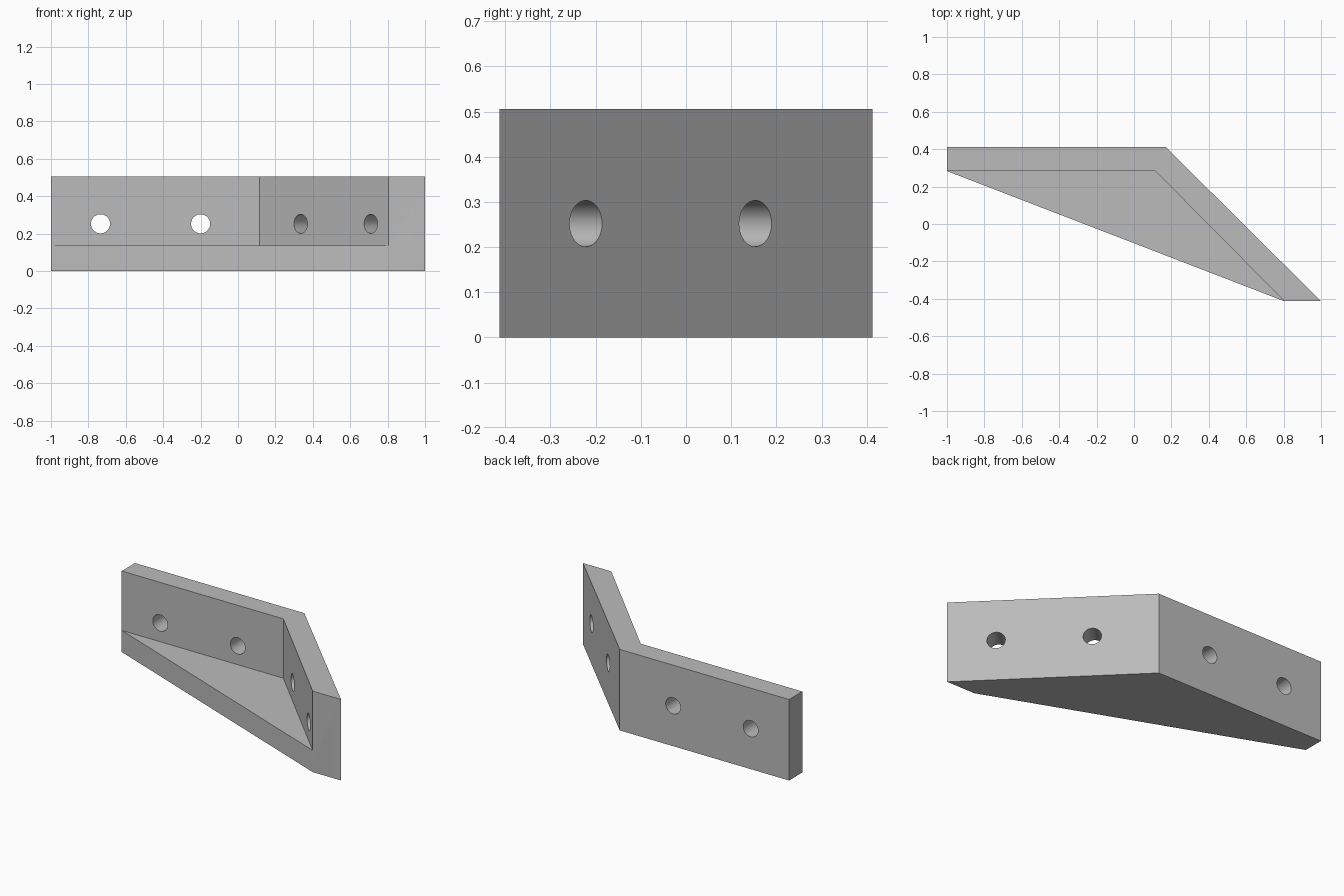
import bpy
import bmesh
from math import pi
from mathutils import Vector

cube = bpy.data.objects.get("Cube")
if cube:
    bpy.data.objects.remove(cube, do_unlink=True)

HEIGHT, LEDGE, HOLE_Z, HOLE_R = 0.505, 0.135, 0.252, 0.051

grey = bpy.data.materials.new("plain grey")
grey.use_nodes = True
colour = (0.5, 0.5, 0.5, 1)
grey.diffuse_color = colour
grey.node_tree.nodes["Principled BSDF"].inputs["Base Color"].default_value = colour


def prism(name, outline, bottom, top):
    """Extrude a plan outline between two heights."""
    bm = bmesh.new()
    face = bm.faces.new([bm.verts.new((x, y, bottom)) for x, y in outline])
    ext = bmesh.ops.extrude_face_region(bm, geom=[face])["geom"]
    verts = [v for v in ext if isinstance(v, bmesh.types.BMVert)]
    bmesh.ops.translate(bm, verts=verts, vec=(0, 0, top - bottom))
    bmesh.ops.recalc_face_normals(bm, faces=bm.faces)
    mesh = bpy.data.meshes.new(name)
    bm.to_mesh(mesh)
    bm.free()
    mesh.materials.append(grey)
    obj = bpy.data.objects.new(name, mesh)
    bpy.context.collection.objects.link(obj)
    return obj


def drill(name, x, y, direction):
    """Cylinder cutter for a bolt hole along a horizontal direction."""
    bpy.ops.mesh.primitive_cylinder_add(vertices=48, radius=HOLE_R, depth=0.4,
                                        location=(x, y, HOLE_Z))
    obj = bpy.context.object
    obj.name = name
    obj.rotation_euler = Vector(direction).to_track_quat("Z", "Y").to_euler()
    obj.data.materials.append(grey)
    return obj


# Solid angled block
bracket = prism("angled_bracket", [(-1, 0.413), (0.168, 0.413), (1, -0.413),
                                   (0.804, -0.413), (-1, 0.283)], 0, HEIGHT)

# Pocket that leaves two walls standing on the floor plate
inner = Vector((0.114, 0.283))
wall_end = Vector((0.804, -0.413))
pocket = prism("pocket_cutter", [(-1.3, inner.y), inner, inner.lerp(wall_end, 1.3),
                                 (-1.3, -1)], LEDGE, 1)

# Two holes through each wall, square to its face
side = wall_end - inner
normal = Vector((-side.y, side.x, 0)).normalized()
cutters = [pocket]
for x in (-0.735, -0.2):
    cutters.append(drill("long_wall_drill", x, 0.348, (0, 1, 0)))
for x in (0.335, 0.71):
    y = inner.y + (x - inner.x) * side.y / side.x
    centre = Vector((x, y, 0)) + normal * 0.065
    cutters.append(drill("angled_wall_drill", centre.x, centre.y, normal))

# Cut the block and discard the cutters
bpy.ops.object.select_all(action="DESELECT")
bpy.context.view_layer.objects.active = bracket
bracket.select_set(True)
for cutter in cutters:
    cutter.hide_render = True
    mod = bracket.modifiers.new("cut", "BOOLEAN")
    mod.operation, mod.solver, mod.object = "DIFFERENCE", "EXACT", cutter
    bpy.ops.object.modifier_apply(modifier=mod.name)
    bpy.data.objects.remove(cutter, do_unlink=True)
bpy.ops.object.shade_smooth_by_angle(angle=pi / 6)
